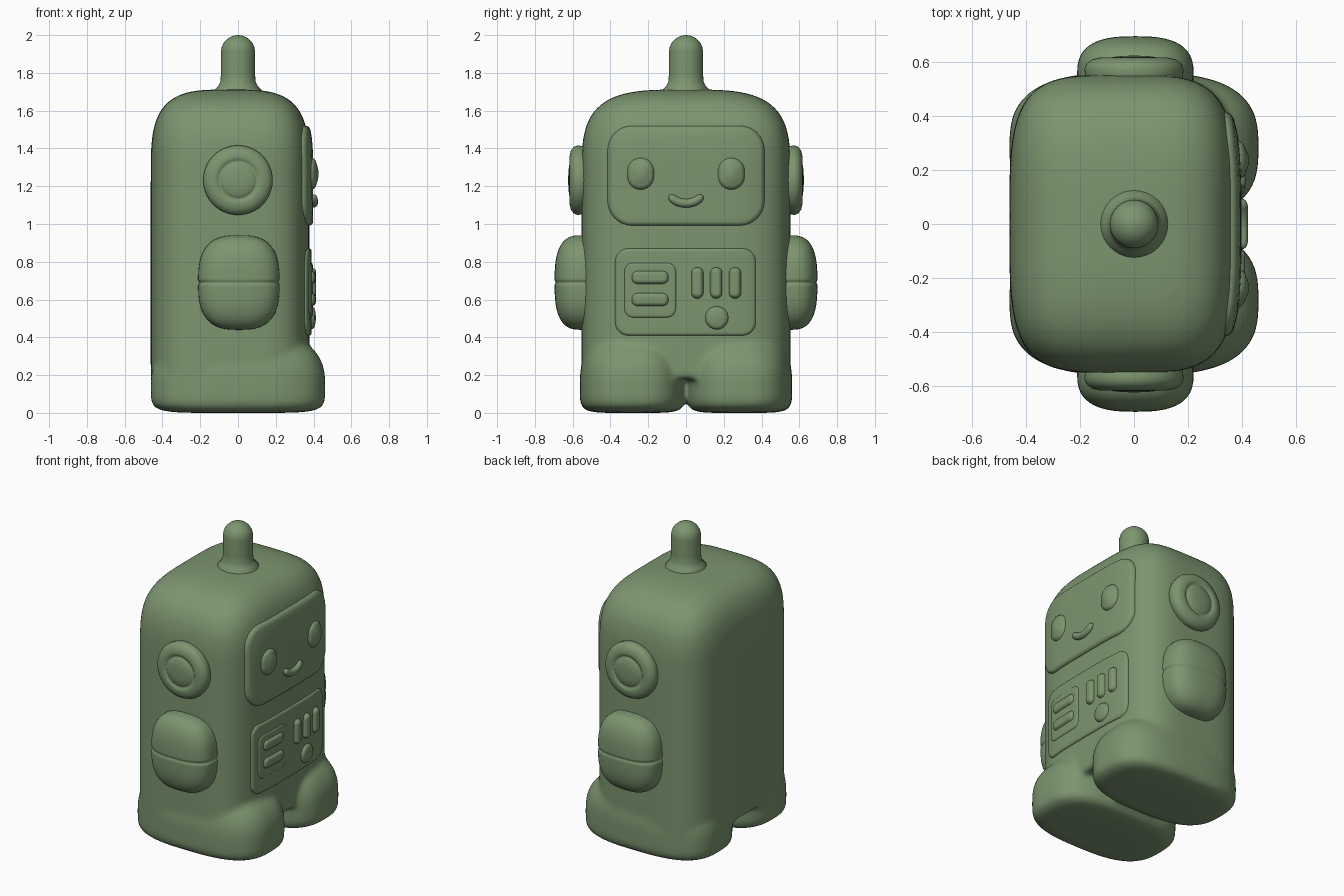
import bpy, bmesh
from math import sin, cos, pi, exp, hypot

if "Cube" in bpy.data.objects:
    bpy.data.objects.remove(bpy.data.objects["Cube"])

green = bpy.data.materials.new("sage_green")
green.diffuse_color = (0.2, 0.3, 0.16, 1)
green.use_nodes = True
green.node_tree.nodes["Principled BSDF"].inputs["Base Color"].default_value = green.diffuse_color


def spow(v, p):
    return abs(v) ** p * (1 if v >= 0 else -1)


def shoulder(u, n):
    return max(0.0, 1 - abs(u) ** n) ** (1 / n)


def oval(cx, cy, hx, hy, n, z, count=64):
    """Superellipse ring at height z."""
    return [(cx + hx * spow(cos(2 * pi * i / count), 2 / n),
             cy + hy * spow(sin(2 * pi * i / count), 2 / n), z) for i in range(count)]


def loft(bm, rings):
    loops = [[bm.verts.new(p) for p in r] for r in rings]
    n = len(loops[0])
    for a, b in zip(loops, loops[1:]):
        for i in range(n):
            bm.faces.new((a[i], a[(i + 1) % n], b[(i + 1) % n], b[i]))
    bm.faces.new(loops[0][::-1])
    bm.faces.new(loops[-1])


def finish(bm, name, mirror=False):
    bmesh.ops.recalc_face_normals(bm, faces=bm.faces[:])
    for f in bm.faces:
        f.smooth = True
    mesh = bpy.data.meshes.new(name)
    bm.to_mesh(mesh)
    bm.free()
    mesh.materials.append(green)
    ob = bpy.data.objects.new(name, mesh)
    bpy.context.collection.objects.link(ob)
    if mirror:
        m = ob.modifiers.new("mirror", 'MIRROR')
        m.use_axis = (False, True, False)
    return ob


# Body and feet, fused into one soft skin
CX, HX, HY = -0.042, 0.42, 0.553


def body_scale(z):
    return shoulder(max(0, (z - 1.25) / 0.462), 3.5)


def front(y, z):
    """x of the body's front surface."""
    s = body_scale(z)
    return CX + HX * s * shoulder(y / (HY * s), 4)


bm = bmesh.new()
heights = [0.18 + 0.107 * i for i in range(11)]
heights += [1.25 + 0.462 * sin(pi / 2 * i / 24) ** (2 / 3.5) for i in range(1, 24)] + [1.7119]
loft(bm, [oval(CX, 0, HX * body_scale(z), HY * body_scale(z), 4, z) for z in heights])
for side in (-1, 1):
    rings = []
    for i in range(-19, 20):
        a = pi / 2 * i / 20
        n, h = (6, 0.15) if i < 0 else (2.5, 0.30)
        s = cos(a) ** (2 / n)
        z = 0.15 + h * spow(sin(a), 2 / n)
        rings.append(oval(0, side * 0.283, 0.462 * s, 0.279 * s, 2.9, z))
    loft(bm, rings)
body = finish(bm, "body_and_feet")
rem = body.modifiers.new("fuse", 'REMESH')
rem.mode, rem.voxel_size, rem.use_smooth_shade = 'VOXEL', 0.016, True
soft = body.modifiers.new("soften", 'SMOOTH')
soft.factor, soft.iterations = 0.5, 8

# Antenna with flared foot and round tip
bm = bmesh.new()
prof = [(0.13, 1.66), (0.125, 1.71), (0.105, 1.73), (0.093, 1.755), (0.09, 1.8)]
prof += [(0.09 * cos(pi / 2 * i / 10), 1.91 + 0.09 * sin(pi / 2 * i / 10)) for i in range(10)]
prof += [(0.002, 2.0)]
loft(bm, [oval(0, 0, r, r, 2, z, 40) for r, z in prof])
finish(bm, "antenna")

# Ears: lathed about the y axis
bm = bmesh.new()
prof = [(0.17, 0.50), (0.182, 0.555), (0.184, 0.575), (0.176, 0.595), (0.155, 0.61), (0.125, 0.617),
        (0.108, 0.614), (0.1, 0.606), (0.092, 0.612), (0.08, 0.619), (0.04, 0.623), (0.002, 0.624)]
loft(bm, [[(x, y, z + 1.232) for x, z, _ in oval(0, 0, r, r, 2, 0, 56)] for r, y in prof])
finish(bm, "ear", mirror=True)

# Arms: rounded pads with a seam around the middle
bm = bmesh.new()
us = [spow(sin(pi / 2 * i / 20), 0.72) for i in range(-19, 20) if abs(i) > 1]
us += [-0.9998, 0.9998] + [k * 0.02 for k in range(-7, 8)]
rings = []
for u in sorted(us):
    s = shoulder(u, 2.8) * (1 - 0.04 * exp(-(u / 0.035) ** 2))
    rings.append(oval(0.005, 0.555, 0.216 * s, 0.141 * s, 2.7, 0.69 + 0.25 * u, 48))
loft(bm, rings)
finish(bm, "arm", mirror=True)


# Raised details that follow the curved front
def rounded_rect(cy, cz, hy, hz, r, seg=8):
    pts = []
    for q, (sy, sz) in enumerate(((1, 1), (-1, 1), (-1, -1), (1, -1))):
        for i in range(seg + 1):
            a = pi / 2 * (q + i / seg)
            pts.append((cy + sy * (hy - r) + r * cos(a), cz + sz * (hz - r) + r * sin(a)))
        # straight run to the next corner, so long edges bend with the body
        ny, nz = ((-1, 1), (-1, -1), (1, -1), (1, 1))[q]
        b = pi / 2 * (q + 1)
        y1, z1 = cy + ny * (hy - r) + r * cos(b), cz + nz * (hz - r) + r * sin(b)
        y0, z0 = pts[-1]
        pts += [(y0 + (y1 - y0) * k / 8, z0 + (z1 - z0) * k / 8) for k in range(1, 8)]
    return pts


def plate(name, cy, cz, hy, hz, r, height, edge, dome=0.0, mirror=False):
    bm = bmesh.new()
    steps = [(0, -0.03)] + [(edge * (1 - cos(pi / 2 * i / 5)), height * sin(pi / 2 * i / 5)) for i in range(6)]
    rings = []
    for d, h in steps:
        k = max(r - d, 0.004)
        rings.append([(front(y, z) + h, y, z) for y, z in rounded_rect(cy, cz, hy - d, hz - d, k)])
    inner = rounded_rect(cy, cz, hy - edge, hz - edge, max(r - edge, 0.004))
    for f in (0.85, 0.7, 0.5, 0.3, 0.1, 0.01):
        ring = []
        for y, z in inner:
            y, z = cy + (y - cy) * f, cz + (z - cz) * f
            ring.append((front(y, z) + height + dome * (1 - f * f), y, z))
        rings.append(ring)
    loft(bm, rings)
    return finish(bm, name, mirror)


plate("face_screen", 0, 1.256, 0.415, 0.264, 0.13, 0.02, 0.025)
plate("chest_panel", -0.003, 0.64, 0.372, 0.23, 0.07, 0.012, 0.018)
plate("gauge_frame", -0.19, 0.65, 0.14, 0.148, 0.05, 0.018, 0.015)
for z in (0.717, 0.6):
    plate("gauge_bar", -0.19, z, 0.1, 0.037, 0.032, 0.034, 0.022)
for y in (0.06, 0.16, 0.26):
    plate("chest_bar", y, 0.688, 0.033, 0.083, 0.03, 0.036, 0.022)
plate("chest_button", 0.163, 0.503, 0.063, 0.063, 0.0625, 0.03, 0.022, 0.005)
plate("eye", 0.24, 1.266, 0.074, 0.088, 0.0735, 0.04, 0.03, 0.012, mirror=True)

# Smile: a tapered tube swept along an arc
bm = bmesh.new()
rings = []
for i in range(29):
    t = -1 + 2 * i / 28
    y, z = 0.083 * sin(t * 1.35) / sin(1.35), 1.155 - 0.045 * (cos(t * 1.35) - cos(1.35)) / (1 - cos(1.35))
    ty, tz = 0.083 * cos(t * 1.35) / sin(1.35), 0.045 * sin(t * 1.35) / (1 - cos(1.35))
    l = hypot(ty, tz)
    r = 0.023 * max(0.05, (1 - abs(t) ** 6)) ** 0.5
    rings.append([(front(y, z) + 0.022 + r * sin(a), y - tz / l * r * cos(a), z + ty / l * r * cos(a))
                  for a in (2 * pi * k / 16 for k in range(16))])
loft(bm, rings)
finish(bm, "smile")
